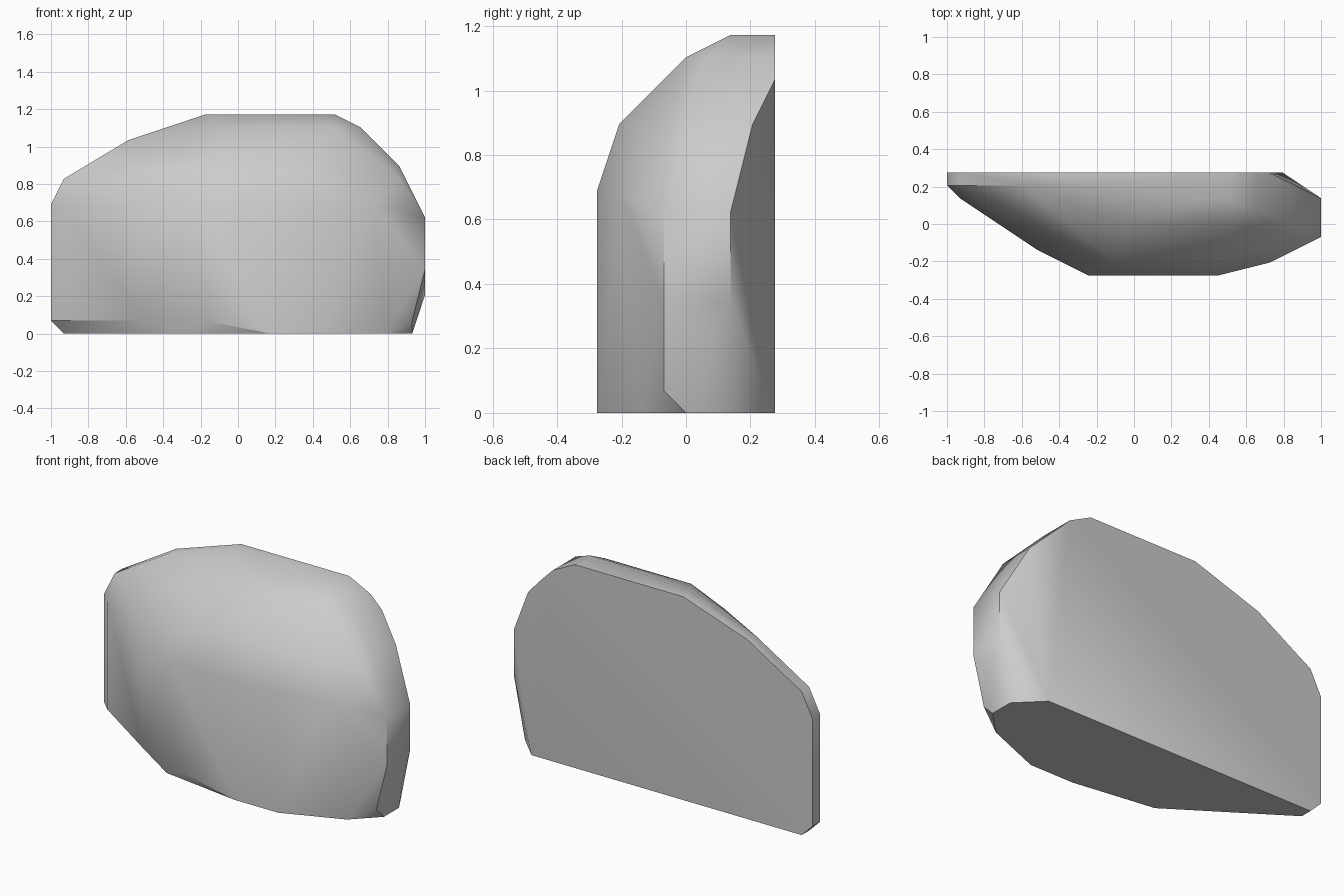
import bpy
import bmesh
from math import radians

cube = bpy.data.objects.get("Cube")
if cube:
    bpy.data.objects.remove(cube, do_unlink=True)

# The rock is carved on a coarse lattice, 29 cells long
CELL = 2 / 29

# Corner points (x, y) of each level, keyed by level height
LEVELS = {
    0: [(1, 4), (1, 3), (10, -3), (17, -4), (21, -4), (26, -2), (28, 0), (28, 2), (26, 4)],
    1: [(0, 4), (0, 3), (1, 2), (7, -2), (12, -4), (28, -1)],
    3: [(29, 1)],
    5: [(29, 2), (29, -1)],
    9: [(29, 2), (29, -1)],
    10: [(0, 4), (0, 3), (1, 2), (7, -2), (11, -4), (21, -4), (25, -3)],
    12: [(1, 4), (1, 3), (27, -1)],
    13: [(13, -3), (20, -3), (27, 3), (27, 0)],
    15: [(6, 4), (6, 3), (25, 4)],
    16: [(14, 0), (22, 0), (24, 1), (24, 4)],
    17: [(12, 4), (12, 3), (20, 2), (22, 2), (22, 4)],
}


def make_material(name, color):
    mat = bpy.data.materials.new(name)
    mat.use_nodes = True
    mat.diffuse_color = color
    mat.node_tree.nodes["Principled BSDF"].inputs["Base Color"].default_value = color
    return mat


def make_hull(name, levels, mat):
    bm = bmesh.new()
    for z, outline in levels.items():
        for x, y in outline:
            bm.verts.new((x * CELL - 1, y * CELL, z * CELL))
    result = bmesh.ops.convex_hull(bm, input=bm.verts)
    spare = {g for g in result["geom_interior"] + result["geom_unused"]
             if isinstance(g, bmesh.types.BMVert)}
    bmesh.ops.delete(bm, geom=list(spare), context="VERTS")
    # Merge triangles that lie in one plane, such as the flat back and base
    bmesh.ops.dissolve_limit(bm, angle_limit=radians(1), verts=bm.verts, edges=bm.edges)
    bmesh.ops.recalc_face_normals(bm, faces=bm.faces)
    mesh = bpy.data.meshes.new(name)
    bm.to_mesh(mesh)
    bm.free()
    mesh.materials.append(mat)
    obj = bpy.data.objects.new(name, mesh)
    bpy.context.collection.objects.link(obj)
    return obj


# Boulder with a flat back and base, softly shaded over its worn front
stone = make_material("stone_grey", (0.6, 0.6, 0.6, 1))
rock = make_hull("rock", LEVELS, stone)
bpy.ops.object.select_all(action="DESELECT")
rock.select_set(True)
bpy.context.view_layer.objects.active = rock
bpy.ops.object.shade_smooth_by_angle(angle=radians(35))
